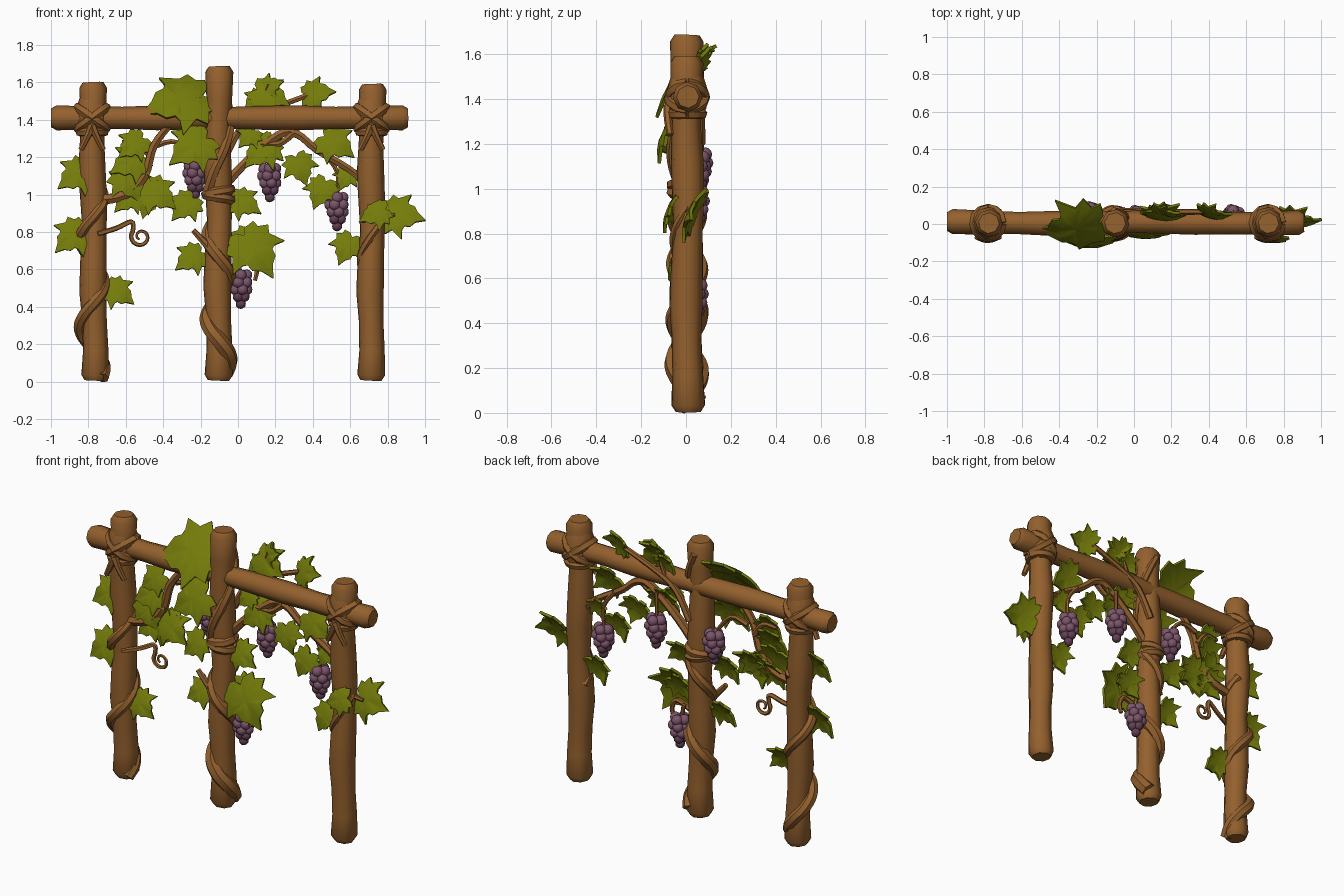
import bpy, bmesh, math
from mathutils import Vector

if "Cube" in bpy.data.objects:
    bpy.data.objects.remove(bpy.data.objects["Cube"])


def material(name, rgb):
    m = bpy.data.materials.new(name)
    m.diffuse_color = (*rgb, 1)
    m.use_nodes = True
    m.node_tree.nodes["Principled BSDF"].inputs["Base Color"].default_value = m.diffuse_color
    return m


WOOD = material("wood_brown", (0.295, 0.118, 0.027))
LEAF = material("leaf_green", (0.175, 0.2, 0.003))
GRAPE = material("grape_purple", (0.2, 0.09, 0.145))
GRAPE_DARK = material("grape_dark_purple", (0.125, 0.052, 0.088))


def finish(bm, name, *mats):
    bmesh.ops.recalc_face_normals(bm, faces=bm.faces)
    me = bpy.data.meshes.new(name)
    bm.to_mesh(me)
    bm.free()
    for m in mats:
        me.materials.append(m)
    ob = bpy.data.objects.new(name, me)
    bpy.context.collection.objects.link(ob)


def smooth_path(pts, n=4):
    """Catmull-Rom resampling."""
    p = [pts[0]] + list(pts) + [pts[-1]]
    out = []
    for i in range(1, len(p) - 2):
        a, b, c, d = p[i - 1:i + 3]
        for k in range(n):
            t = k / n
            out.append(0.5 * (2 * b + (c - a) * t + (2 * a - 5 * b + 4 * c - d) * t * t
                              + (3 * b - a - 3 * c + d) * t ** 3))
    return out + [pts[-1]]


def tube(name, pts, r0, r1=None, sides=6, radii=None, smooth=True):
    pts = [Vector(p) for p in pts]
    if smooth:
        pts = smooth_path(pts)
    n = len(pts)
    r1 = r0 if r1 is None else r1
    bm = bmesh.new()
    rings, ref = [], Vector((0.13, 1, 0.07))
    for i, p in enumerate(pts):
        t = (pts[min(i + 1, n - 1)] - pts[max(i - 1, 0)]).normalized()
        ref = (ref - t * ref.dot(t)).normalized()
        side = t.cross(ref)
        r = radii[i] if radii else r0 + (r1 - r0) * i / (n - 1)
        angles = [2 * math.pi * k / sides for k in range(sides)]
        rings.append([bm.verts.new(p + (ref * math.cos(a) + side * math.sin(a)) * r) for a in angles])
    for a, b in zip(rings, rings[1:]):
        for k in range(sides):
            j = (k + 1) % sides
            bm.faces.new((a[k], a[j], b[j], b[k]))
    bm.faces.new(rings[0])
    bm.faces.new(rings[-1])
    finish(bm, name, WOOD)


def log(name, start, end, radius):
    """Slightly wavy round timber with chamfered ends."""
    a, b = Vector(start), Vector(end)
    chamfer = 0.03 / (b - a).length
    steps = [0, chamfer] + [i / 10 for i in range(1, 10)] + [1 - chamfer, 1]
    pts = [a.lerp(b, t) + Vector((0.006 * math.sin(t * 15), 0.005 * math.cos(t * 11), 0)) for t in steps]
    radii = [radius * (0.8 if t in (0, 1) else 1 + 0.07 * math.cos(t * 6 * math.pi)) for t in steps]
    tube(name, pts, 0, sides=8, radii=radii, smooth=False)


def helix(cx, z0, z1, a0, turns, r=0.066):
    steps = int(abs(turns) * 8)
    pts = []
    for i in range(steps + 1):
        a = a0 + 2 * math.pi * turns * i / steps
        pts.append((cx + r * math.cos(a), 0.005 + r * math.sin(a), z0 + (z1 - z0) * i / steps))
    return pts


# Posts and crossbeam
LEFT, MIDDLE, RIGHT, BEAM_Z = -0.78, -0.105, 0.715, 1.41
log("left_post", (LEFT + 0.015, 0.005, 0.005), (LEFT, 0.005, 1.6), 0.07)
log("middle_post", (MIDDLE, 0.005, 0.005), (MIDDLE, 0.005, 1.685), 0.071)
log("right_post", (RIGHT - 0.005, 0.005, 0.005), (RIGHT, 0.005, 1.59), 0.07)
log("crossbeam", (-1, 0.008, BEAM_Z), (0.905, 0.008, BEAM_Z), 0.063)

# Lashings at the two outer joints, with a swollen core and loose rope ends
for side, cx in (("left", LEFT), ("right", RIGHT)):
    tube(side + "_joint_core", [(cx, 0.005, 1.31), (cx, 0.005, 1.36), (cx, 0.005, 1.46), (cx, 0.005, 1.52)],
         0, sides=8, radii=[0.066, 0.087, 0.087, 0.066], smooth=False)
    for s in (-1, 1):
        turn = [t * math.pi / 6 for t in range(13)]
        tube(side + "_lashing", [(cx + 0.075 * math.cos(t), 0.005 + 0.076 * math.sin(t),
                                  BEAM_Z + s * 0.055 * math.cos(t)) for t in turn], 0.027, smooth=False)
        tube(side + "_rope_end", [(cx, -0.08, 1.37), (cx + s * 0.025, -0.08, 1.31),
                                  (cx + s * 0.06, -0.07, 1.24)], 0.022, 0.015)
    tube(side + "_collar", helix(cx, 1.335, 1.335, 0, 1), 0.025)

# Knot on the middle post
for s in (-1, 1):
    tube("middle_knot", helix(MIDDLE, 1 - s * 0.03, 1 + s * 0.03, 0, 1), 0.027)

# Vines wound around the posts
tube("left_climbing_vine", helix(LEFT, 0.02, 1.06, -0.6, 2.25), 0.036, 0.025, 7)
tube("middle_climbing_vine", helix(MIDDLE, 0.05, 1.0, 0.9, -2.15, 0.06), 0.046, 0.028, 7)
tube("middle_upper_vine", helix(MIDDLE, 1.0, 1.62, 3.5, 0.7), 0.03, 0.02)
tube("right_climbing_vine", helix(RIGHT, 0.6, 0.92, 2.6, 0.6, 0.06), 0.026, 0.015)


# Free branches hanging under and rising over the beam
def branch(r, y, *points):
    tube("vine_branch", [(x, y, z) for x, z in points], r * 1.1, r * 0.75)


branch(0.028, -0.01, (-0.74, 0.97), (-0.6, 1.0), (-0.5, 1.1), (-0.45, 1.26), (-0.36, 1.38))
branch(0.016, 0.01, (-0.47, 1.2), (-0.53, 1.28), (-0.62, 1.28))
branch(0.015, 0.03, (-0.44, 1.26), (-0.33, 1.28), (-0.23, 1.17))
branch(0.025, 0.02, (-0.11, 1.0), (0.03, 1.16), (0.22, 1.32), (0.32, 1.32), (0.42, 1.24), (0.64, 1.1), (0.68, 0.97))
branch(0.018, 0.01, (0.3, 1.33), (0.22, 1.27), (0.12, 1.27))
branch(0.012, 0.04, (0.17, 1.3), (0.17, 1.15))
branch(0.013, 0.035, (0.46, 1.22), (0.53, 1.12), (0.53, 0.98))
branch(0.02, 0.065, (-0.07, 1.2), (0.02, 1.36), (0.14, 1.44), (0.37, 1.53))
branch(0.012, 0.06, (0.1, 1.43), (0.16, 1.59))
branch(0.016, -0.01, (-0.06, 0.6), (0.06, 0.65), (0.1, 0.6), (0.09, 0.54))
branch(0.012, 0.02, (0.0, 0.65), (0.02, 0.55))
branch(0.02, -0.045, (-0.14, 0.7), (-0.24, 0.81))
branch(0.013, 0.01, (0.76, 0.9), (0.84, 0.89))

# Curled tendril
curl = [(-0.75, -0.05, 0.79), (-0.65, -0.02, 0.82), (-0.57, 0, 0.855)]
for i in range(13):
    a, r = 2.4 + i * 0.68, 0.055 - 0.0033 * i
    curl.append((-0.52 + r * math.cos(a), 0, 0.775 + r * math.sin(a)))
tube("tendril", curl, 0.015, 0.006, sides=5)

# Lobed leaf: half outline mirrored, domed, then thickened
HALF = [(0.12, -0.13), (0.36, -0.16), (0.37, 0.0), (0.58, 0.08), (0.47, 0.26), (0.67, 0.56),
        (0.42, 0.54), (0.32, 0.59), (0.3, 0.74), (0.14, 0.86)]
OUTLINE = [(0, 0)] + HALF + [(0, 1.1)] + [(-x, y) for x, y in reversed(HALF)]


def leaf(x, z, heading, size, y, lean=0.2, up=0.42):
    """Grow from (x, y, z) along a heading in degrees, tip leaning forward."""
    a = math.radians(heading)
    u = Vector((math.cos(a), -lean, math.sin(a))).normalized()
    n = Vector((0, -1, up))
    n = (n - u * n.dot(u)).normalized()
    w = u.cross(n)
    bm = bmesh.new()

    def vert(s, v):
        h = 0.12 - 0.36 * (s * s + (v - 0.4) ** 2) - (0.03 if s == 0 else 0)
        return bm.verts.new(Vector((x, y, z)) + (w * s + u * v + n * h) * size)

    rim = [vert(s, v) for s, v in OUTLINE]
    mid = [vert(s * 0.55, 0.4 + (v - 0.4) * 0.55) for s, v in OUTLINE]
    centre = vert(0, 0.4)
    for i in range(len(rim)):
        j = (i + 1) % len(rim)
        bm.faces.new((rim[i], rim[j], mid[j], mid[i]))
        bm.faces.new((mid[i], mid[j], centre))
    bmesh.ops.recalc_face_normals(bm, faces=bm.faces)
    bmesh.ops.solidify(bm, geom=bm.faces[:], thickness=0.015)
    finish(bm, "leaf", LEAF)


# Large leaves, then the rest by size; those above the beam sit behind it
leaf(-0.19, 1.525, 194, 0.315, 0.015, 0.2, 0.85)
leaf(-0.17, 1.30, 214, 0.225, -0.065)
leaf(0.03, 0.78, 306, 0.255, -0.015)
leaf(0.79, 0.92, 203, 0.145, -0.07, 0.05)
leaf(0.79, 0.9, 352, 0.2, 0.045)
SMALL = [(0.09, 1.34, 225), (0.13, 1.53, 217), (0.13, 1.56, 24), (0.6, 1.13, 241)]
MEDIUM = [(-0.51, 1.3, 217), (-0.69, 0.51, 326), (-0.2, 0.69, 213), (-0.02, 0.98, 332), (-0.24, 0.98, 225),
          (-0.54, 1.02, 222), (0.08, 0.79, 225), (0.11, 1.28, 325), (0.36, 1.53, 9), (0.31, 1.2, 291),
          (0.47, 1.07, 245), (0.61, 0.77, 243)]
BROAD = [(-0.8, 1.14, 212), (-0.51, 1.2, 205), (-0.83, 0.82, 220), (-0.62, 1.13, 300), (-0.49, 1.04, 325),
         (0.18, 1.28, 222), (0.1, 1.56, 336), (0.46, 1.31, 327), (-0.46, 1.06, 255)]
for size, group in ((0.115, SMALL), (0.153, MEDIUM), (0.182, BROAD)):
    for x, z, heading in group:
        leaf(x, z, heading, size, 0.07 if z > BEAM_Z else 0.015 + 0.025 * x)


# Grape bunches: tapering rings of plump berries, darker towards the tip
def grapes(x, y, z):
    bm = bmesh.new()
    for row, (count, ring) in enumerate([(4, 0.03), (5, 0.038), (5, 0.033), (3, 0.02), (1, 0)]):
        for i in range(count):
            a = 2 * math.pi * i / count + row * 0.6
            geo = bmesh.ops.create_icosphere(bm, subdivisions=2, radius=0.032 - 0.001 * row)
            bmesh.ops.translate(bm, verts=geo["verts"], vec=(
                x + ring * math.cos(a), y + ring * math.sin(a), z - 0.027 - 0.038 * row))
    for f in bm.faces:
        f.material_index = int(f.calc_center_median().z < z - 0.13)
    finish(bm, "grape_bunch", GRAPE, GRAPE_DARK)


grapes(-0.23, 0.055, 1.18)
grapes(0.17, 0.045, 1.165)
grapes(0.53, 0.04, 1.01)
grapes(0.015, 0.035, 0.595)

# Smooth shading with crisp edges
for ob in bpy.data.objects:
    ob.select_set(True)
    bpy.context.view_layer.objects.active = ob
bpy.ops.object.shade_smooth_by_angle(angle=math.radians(48))
